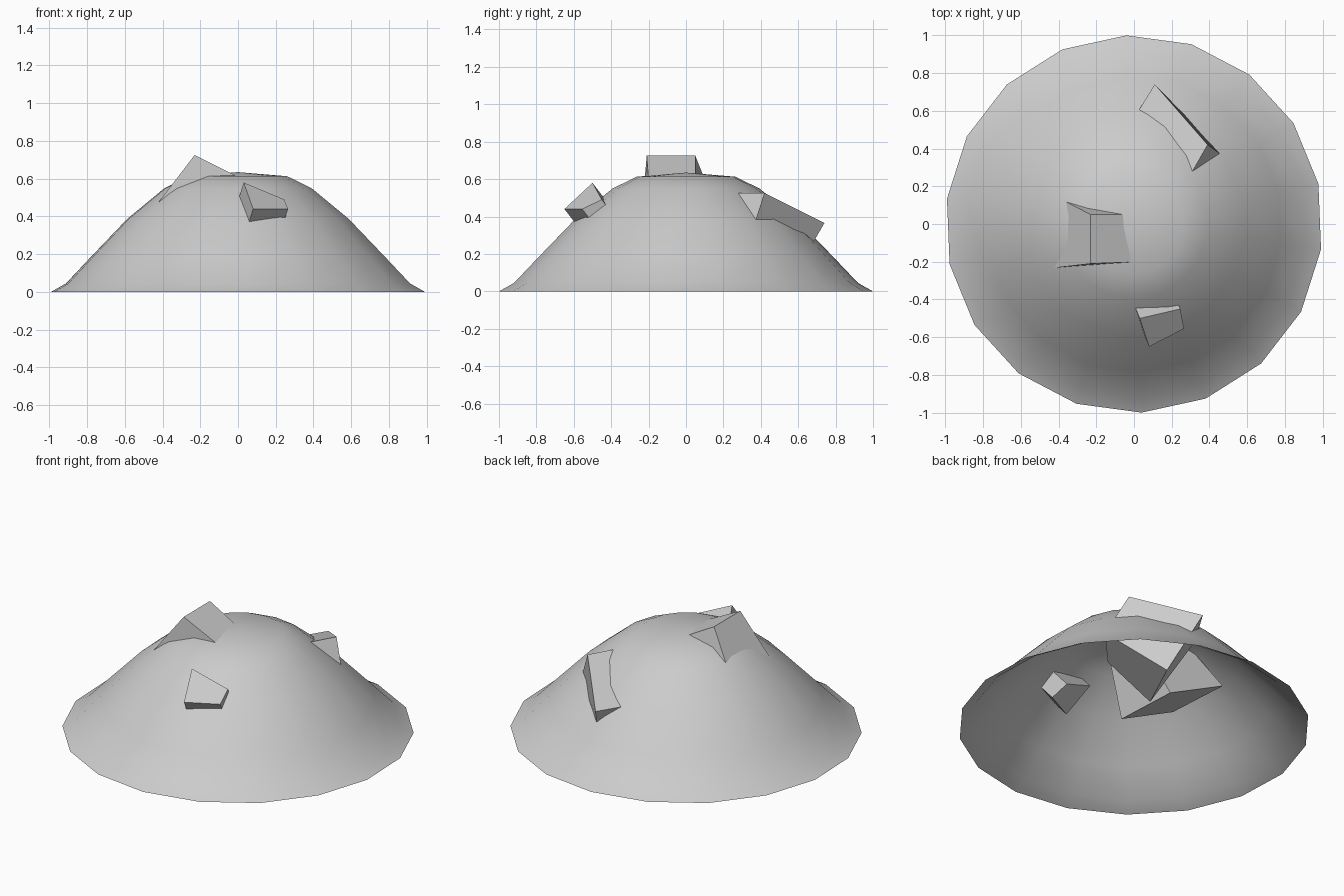
import bpy
import bmesh
import math

if "Cube" in bpy.data.objects:
    bpy.data.objects.remove(bpy.data.objects["Cube"])

SIDES = 18
TWIST = math.radians(12.3)


def make_object(name, bm):
    bmesh.ops.recalc_face_normals(bm, faces=bm.faces[:])
    mesh = bpy.data.meshes.new(name)
    bm.to_mesh(mesh)
    bm.free()
    obj = bpy.data.objects.new(name, mesh)
    bpy.context.collection.objects.link(obj)
    return obj


def mound(name, profile, apex):
    """Open-bottomed shell made of stacked rings closed by an apex point."""
    bm = bmesh.new()
    rings = [[bm.verts.new((r * math.cos(TWIST + math.tau * i / SIDES),
                            r * math.sin(TWIST + math.tau * i / SIDES), z))
              for i in range(SIDES)] for r, z in profile]
    top = bm.verts.new((0, 0, apex))
    for i in range(SIDES):
        j = (i + 1) % SIDES
        for lower, upper in zip(rings, rings[1:]):
            bm.faces.new((lower[i], lower[j], upper[j], upper[i]))
        bm.faces.new((rings[-1][i], rings[-1][j], top))
    obj = make_object(name, bm)
    obj.data.shade_smooth()
    return obj


def stone(name, near, far):
    """Skewed block joining two matching four-cornered ends."""
    bm = bmesh.new()
    a = [bm.verts.new(p) for p in near]
    b = [bm.verts.new(p) for p in far]
    bm.faces.new(a)
    bm.faces.new(b[::-1])
    for i in range(4):
        j = (i + 1) % 4
        bm.faces.new((a[i], b[i], b[j], a[j]))
    return make_object(name, bm)


# Hollow dirt mound
mound("dirt_mound",
      [(1.0, 0), (0.92, 0.045), (0.785, 0.187), (0.592, 0.387),
       (0.393, 0.55), (0.263, 0.613)], 0.635)

# Small stone on the front slope
front = [(0.03, -0.50, 0.58), (0.245, -0.45, 0.49),
         (0.265, -0.555, 0.44), (0.08, -0.65, 0.44)]
stone("front_stone", front,
      [(x - 0.04, y + 0.10, z - 0.13) for x, y, z in front])

# Large stone near the summit, ridge running front to back
stone("summit_stone",
      [(-0.23, -0.21, 0.725), (-0.49, -0.24, 0.385),
       (-0.10, -0.23, 0.19), (0.03, -0.20, 0.595)],
      [(-0.23, 0.05, 0.725), (-0.50, 0.19, 0.37),
       (-0.11, 0.19, 0.18), (0.02, 0.05, 0.585)])

# Long stone on the back right slope
stone("back_stone",
      [(0.11, 0.74, 0.365), (0.22, 0.555, 0.045),
       (0.09, 0.25, 0.02), (-0.05, 0.48, 0.365)],
      [(0.39, 0.42, 0.525), (0.50, 0.34, 0.28),
       (0.287, 0.11, 0.27), (0.23, 0.14, 0.525)])
